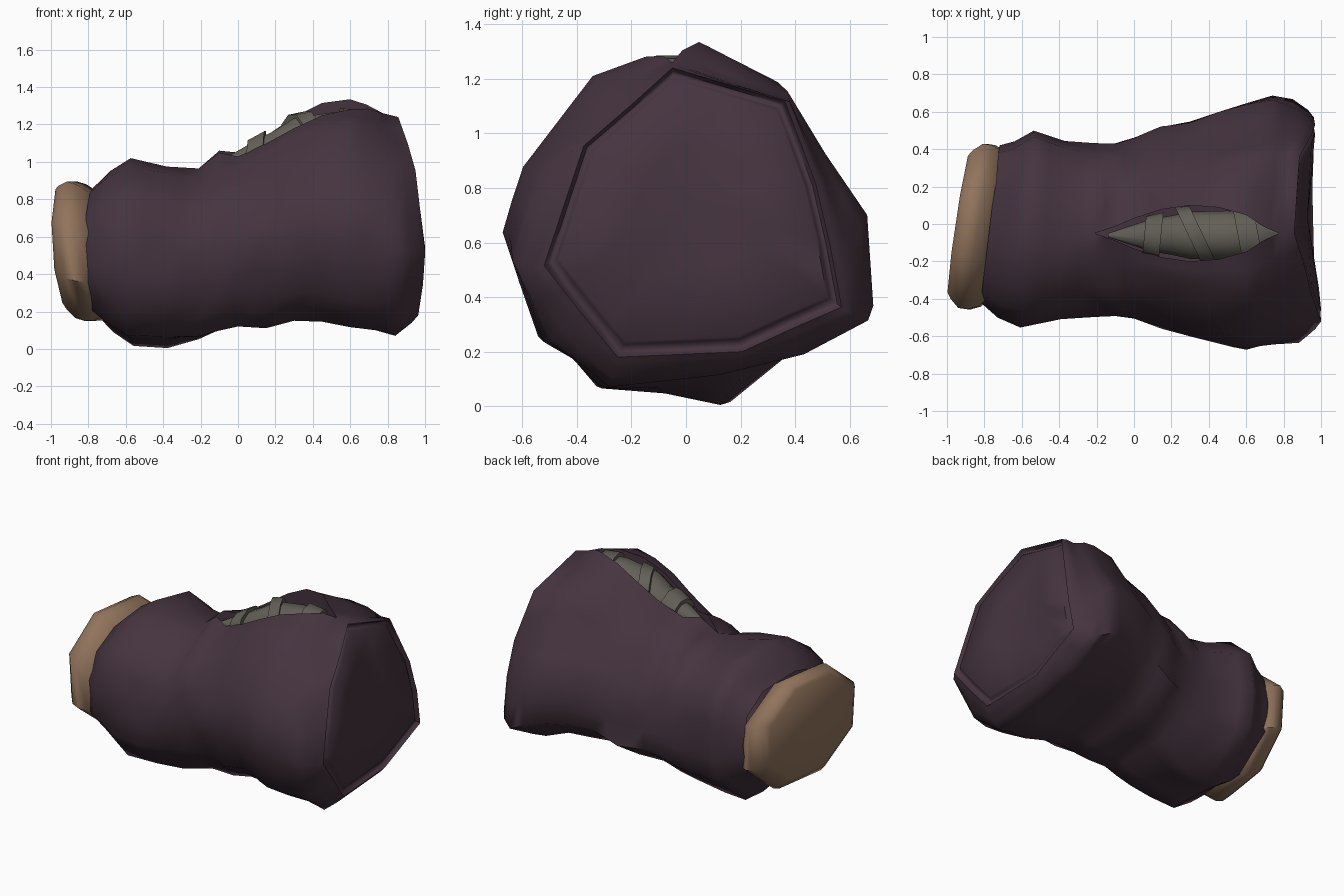
import bpy, bmesh, math, random
from mathutils import Vector

if "Cube" in bpy.data.objects:
    bpy.data.objects.remove(bpy.data.objects["Cube"], do_unlink=True)
random.seed(4)


def material(name, rgb):
    m = bpy.data.materials.new(name)
    m.use_nodes = True
    m.diffuse_color = (*rgb, 1)
    bsdf = m.node_tree.nodes["Principled BSDF"]
    bsdf.inputs["Base Color"].default_value = (*rgb, 1)
    bsdf.inputs["Roughness"].default_value = 0.9
    return m


CLOTH = material("dark plum cloth", (0.06, 0.034, 0.05))
TAN = material("tan", (0.285, 0.175, 0.107))
GREY = material("grey wrapping", (0.125, 0.115, 0.096))


def crumple(bm, dents):
    """Push the cloth in (or out, for negative depths) around each dent."""
    bmesh.ops.subdivide_edges(bm, edges=bm.edges, cuts=1, use_grid_fill=True)
    bm.normal_update()
    moves = []
    for v in bm.verts:
        depth = sum(d * math.exp(-((v.co - Vector((x, y, z))).length / r) ** 2)
                    for x, y, z, r, d in dents)
        moves.append((v, v.normal * depth))
    for v, move in moves:
        v.co -= move


def loft(name, rings, mat, closed=True, caps=(True, True), angle=50, dents=()):
    """Skin a row of equal point rings and close the chosen ends with fans."""
    bm = bmesh.new()
    rows = [[bm.verts.new(p) for p in ring] for ring in rings]
    n = len(rows[0])
    for a, b in zip(rows, rows[1:]):
        for i in range(n if closed else n - 1):
            j = (i + 1) % n
            bm.faces.new((a[i], a[j], b[j], b[i]))
    for row, wanted in zip((rows[0], rows[-1]), caps):
        if wanted:
            hub = bm.verts.new(sum((v.co for v in row), Vector()) / n)
            for i in range(n):
                bm.faces.new((row[i], row[(i + 1) % n], hub))
    bmesh.ops.remove_doubles(bm, verts=bm.verts, dist=0.0005)
    bmesh.ops.recalc_face_normals(bm, faces=bm.faces)
    if dents:
        crumple(bm, dents)
    mesh = bpy.data.meshes.new(name)
    bm.to_mesh(mesh)
    bm.free()
    mesh.materials.append(mat)
    obj = bpy.data.objects.new(name, mesh)
    bpy.context.collection.objects.link(obj)
    bpy.ops.object.select_all(action="DESELECT")
    obj.select_set(True)
    bpy.context.view_layer.objects.active = obj
    bpy.ops.object.shade_smooth_by_angle(angle=math.radians(angle))


def lerp(a, b, t):
    return a + (b - a) * t


def fit(values, low, high):
    """Stretch values to span low..high."""
    a, b = min(values), max(values)
    return [lerp(low, high, (v - a) / (b - a)) for v in values]


# Cross-section outlines, clockwise from the top, as (y, z)
neck = [(0, 1), (.27, .95), (.45, .78), (.5, .5), (.46, .24), (.16, 0),
        (-.08, .04), (-.32, .06), (-.51, .28), (-.54, .55), (-.45, .8), (-.25, .96)]
wide = [(.08, 1.33), (.36, 1.17), (.5, .95), (.66, .7), (.68, .36), (.42, .2),
        (.05, .13), (-.3, .08), (-.54, .22), (-.68, .6), (-.6, .87), (-.33, 1.2)]
panel = [(-.03, 1.24), (.35, 1.12), (.46, .82), (.51, .6), (.55, .38), (.37, .3),
         (.2, .22), (-.24, .2), (-.37, .36), (-.5, .53), (-.36, .96), (-.2, 1.1)]
outlines = [(-.4, neck), (.45, wide), (.8, wide), (.97, panel)]

# Sack stations: x, lowest and highest y, lowest and highest z
stations = [
    (-.77, -.42, .42, .18, .86),
    (-.68, -.51, .44, .1, .95),
    (-.57, -.55, .51, .02, 1.02),
    (-.38, -.52, .45, 0, .975),
    (-.21, -.49, .435, .06, .965),
    (-.1, -.5, .44, .1, 1.06),
    (0, -.515, .46, .13, 1.05),
    (.15, -.55, .51, .12, 1.14),
    (.3, -.6, .54, .155, 1.24),
    (.45, -.65, .61, .15, 1.315),
    (.6, -.68, .65, .125, 1.335),
    (.75, -.66, .69, .09, 1.305),
    (.87, -.63, .66, .08, 1.26),
    (.955, -.56, .61, .14, 1.245),
    (.985, -.52, .57, .18, 1.24),
]


def slit_width(x):
    u = (x + .18) / 1.01
    return .15 * math.sin(math.pi * u) if 0 < u < 1 else 0


def section(x):
    """Outline at x, blended between the key outlines."""
    x = min(max(x, outlines[0][0]), outlines[-1][0])
    for (xa, a), (xb, b) in zip(outlines, outlines[1:]):
        if xa <= x <= xb:
            t = (x - xa) / (xb - xa)
            return [Vector(p).lerp(Vector(q), t) for p, q in zip(a, b)]


def sack_ring(x, y0, y1, z0, z1):
    shape = section(x)
    ys = fit([p.x for p in shape], y0, y1)
    zs = fit([p.y for p in shape], z0, z1)
    # The top point splits into two lips, each with a flap folded inwards
    w, mid = slit_width(x), -.05
    flap = .14 if w else 0
    drop = w * lerp(.25, .55, min(1, max(0, x / .6)))
    back, front = (mid + w, z1), (mid - w, z1 - drop)
    loose = .012 if -.7 < x < .9 else 0
    skin = [(y + random.uniform(-loose, loose), z + random.uniform(-loose, loose))
            for y, z in zip(ys[1:], zs[1:])]
    ring = [(back[0], back[1] - flap), back, *skin, front, (front[0], front[1] - flap)]
    # The wide end domes over, and the neck leans
    dome, lean = max(0, (x - .6) / .385), max(0, (-.3 - x) / .47)
    return [Vector((x - dome * (.25 * (z - .52) ** 2 + .03 * y) + lean * .12 * y, y, z))
            for y, z in ring]


rings = [sack_ring(*s) for s in stations]
rim = rings[-1]
hub = sum(rim, Vector()) / len(rim)


def inset(scale, depth):
    return [Vector((p.x - depth, lerp(hub.y, p.y, scale), lerp(hub.z, p.z, scale)))
            for p in rim]


# Stitched groove around the wide end, then its flat panel
rings += [inset(.97, .025), inset(.94, .025), inset(.9, 0)]

# Cloth folds as dents: x, y, z, reach, depth
folds = [
    (.08, -.46, .32, .1, .04), (.25, -.5, .28, .09, -.03), (.42, -.52, .3, .1, .035),
    (.72, -.67, .58, .12, .025), (-.1, -.25, .97, .1, .03), (-.76, -.42, .39, .06, -.03),
    (-.62, -.5, .38, .08, .02), (.14, .5, .62, .1, -.02), (.04, .46, .5, .1, .025),
    (-.7, .25, .88, .08, .02),
]
loft("sack", rings, CLOTH, closed=False, caps=(False, True), angle=60, dents=folds)


# Tan stopper: leaning faceted disc with bevelled edges
def stopper_ring(offset, scale):
    ring = []
    for i in range(8):
        a = math.tau * (i + .5) / 8
        y, z = .475 * scale * math.cos(a), .395 * scale * math.sin(a)
        ring.append(Vector((-.865 + offset + .15 * y - .06 * z,
                            y - .01 - offset * .15, z + .53 - offset * .3)))
    return ring


loft("stopper", [stopper_ring(*s) for s in
                 ((-.07, .83), (-.05, .9), (0, 1), (.05, 1), (.1, .95), (.16, .8))],
     TAN, angle=48)

# Wrapped bundle showing through the slit: x, centre z, radius
spine = [(-.14, .97, .01), (.08, 1.03, .08), (.2, 1.075, .1), (.3, 1.12, .12),
         (.5, 1.145, .125), (.65, 1.15, .115), (.82, 1.15, .01)]


def bundle_ring(x, grow=0, slant=0):
    for a, b in zip(spine, spine[1:]):
        if a[0] <= x <= b[0]:
            t = (x - a[0]) / (b[0] - a[0])
            z, r = lerp(a[1], b[1], t), lerp(a[2], b[2], t) + grow
    ring = []
    for i in range(10):
        a = math.tau * i / 10
        y = r * math.cos(a)
        ring.append(Vector((x + slant * y, y * 1.05 - .06, z + r * math.sin(a))))
    return ring


loft("bundle", [bundle_ring(s[0]) for s in spine], GREY)
for number, (x, half, slant) in enumerate(((.1, .045, .1), (.33, .04, -.5), (.61, .055, -.2))):
    edges = ((-half, 0), (-half, .025), (half, .025), (half, 0))
    loft(f"bundle_strap_{number + 1}",
         [bundle_ring(x + dx, grow, slant) for dx, grow in edges], GREY, angle=40)
